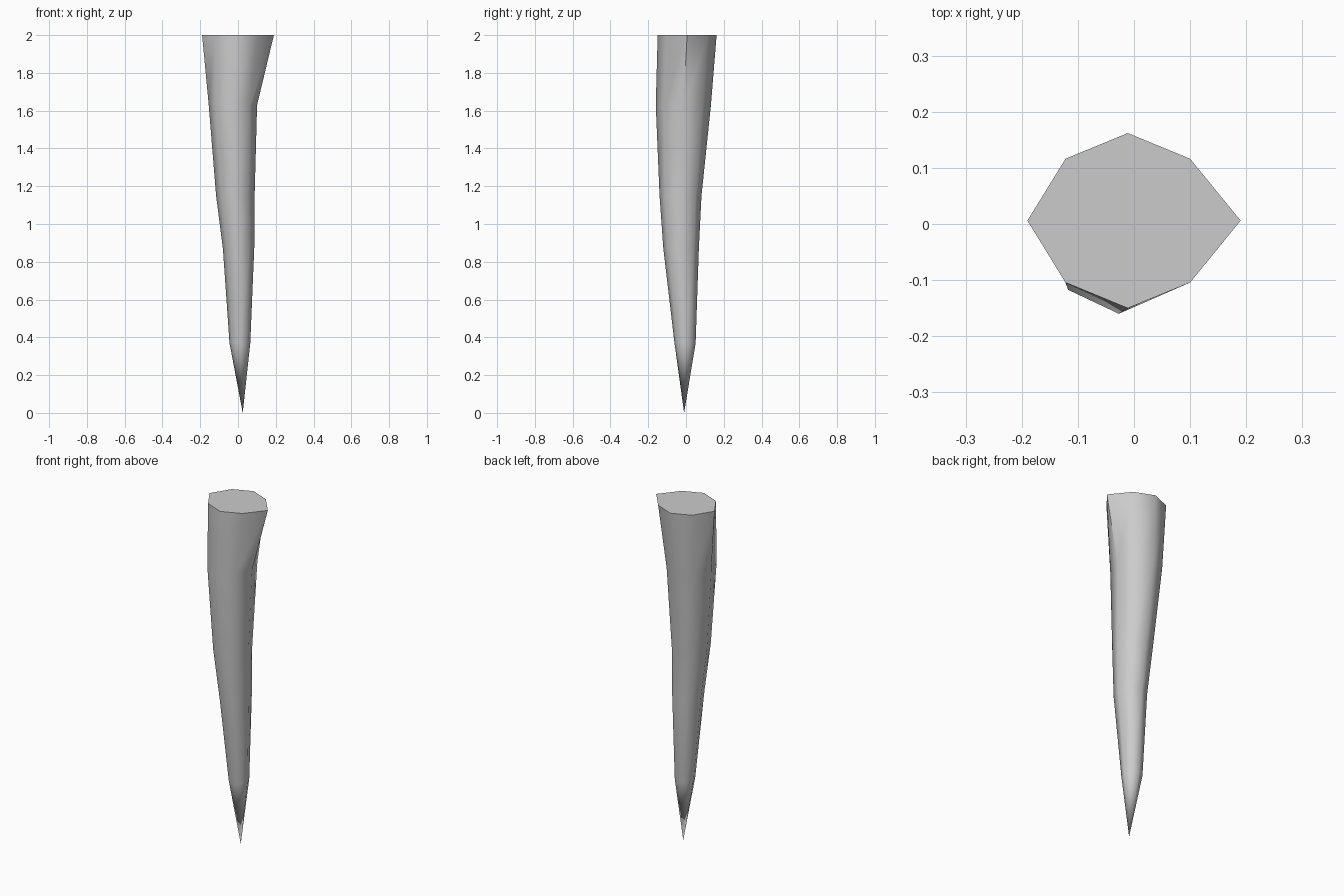
import bpy, bmesh, math

if "Cube" in bpy.data.objects:
    bpy.data.objects.remove(bpy.data.objects["Cube"])

# Rings of the spike: z, centre x, centre y, half width x, half width y
rings = [
    (0.37, 0.010, -0.005, 0.055, 0.056),
    (0.87, 0.003, -0.026, 0.083, 0.094),
    (1.15, -0.014, -0.029, 0.102, 0.111),
    (1.63, -0.027, -0.014, 0.128, 0.146),
    (2.00, -0.011, 0.006, 0.157, 0.156),
]
SIDES = 8

bm = bmesh.new()
loops = []
for z, cx, cy, rx, ry in rings:
    loops.append([bm.verts.new((cx + rx * math.cos(math.tau * i / SIDES),
                                cy + ry * math.sin(math.tau * i / SIDES), z))
                  for i in range(SIDES)])

# Flared corners of the top ring
loops[-1][0].co.x = 0.19
loops[-1][SIDES // 2].co.x = -0.19

# Tapered sides
for low, high in zip(loops, loops[1:]):
    for i in range(SIDES):
        j = (i + 1) % SIDES
        bm.faces.new((low[i], low[j], high[j], high[i]))

# Sharp tip and flat cap
tip = bm.verts.new((0.025, -0.010, 0.0))
for i in range(SIDES):
    bm.faces.new((tip, loops[0][(i + 1) % SIDES], loops[0][i]))
bm.faces.new(loops[-1])
bmesh.ops.recalc_face_normals(bm, faces=bm.faces)

mesh = bpy.data.meshes.new("spike")
bm.to_mesh(mesh)
bm.free()
spike = bpy.data.objects.new("spike", mesh)
bpy.context.collection.objects.link(spike)

# Smooth sides, crisp cap edge
bpy.context.view_layer.objects.active = spike
spike.select_set(True)
bpy.ops.object.shade_smooth_by_angle(angle=math.radians(50))
